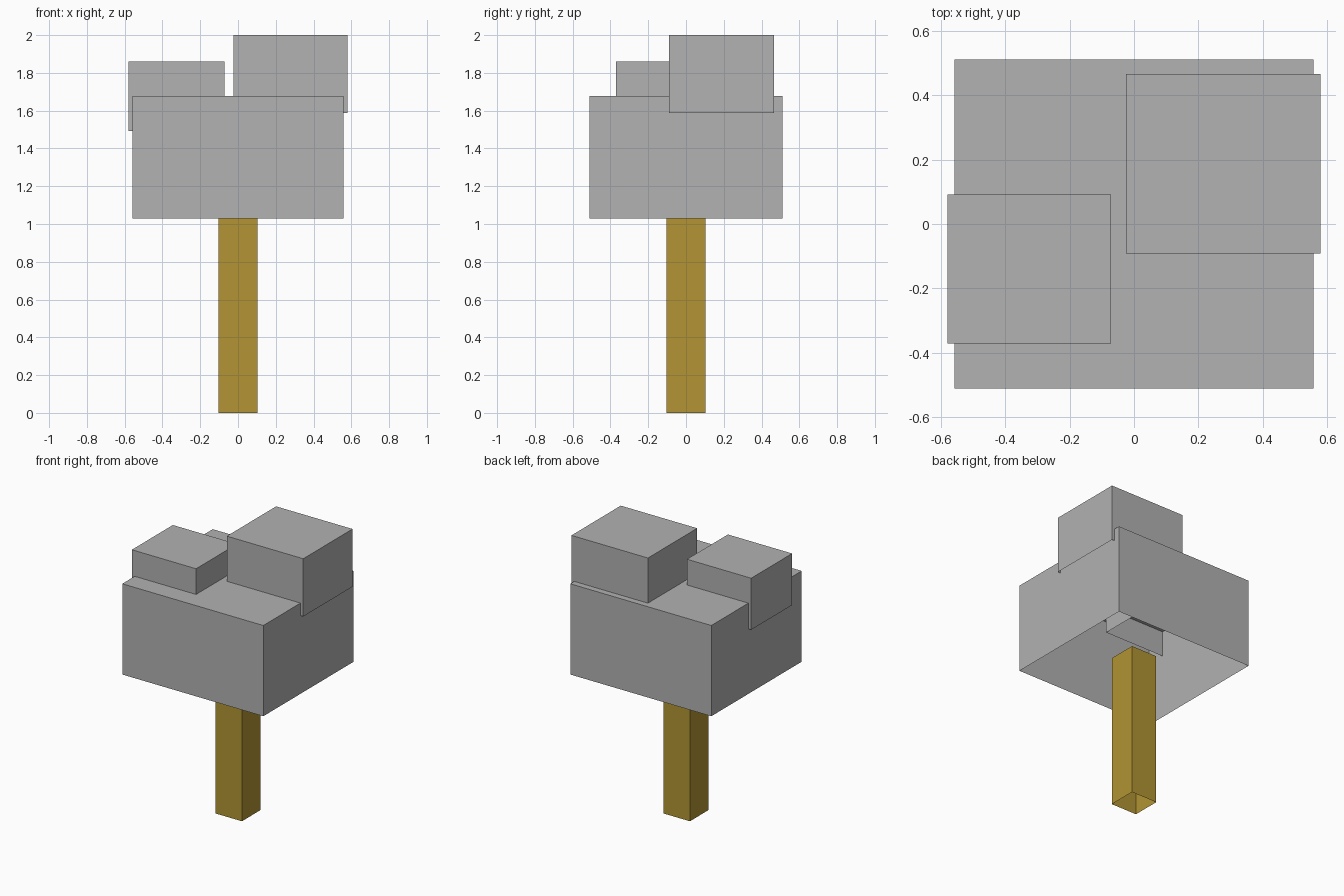
import bpy
import bmesh

if "Cube" in bpy.data.objects:
    bpy.data.objects.remove(bpy.data.objects["Cube"])


def material(name, rgb):
    m = bpy.data.materials.new(name)
    m.diffuse_color = (*rgb, 1.0)
    m.use_nodes = True
    m.node_tree.nodes["Principled BSDF"].inputs["Base Color"].default_value = m.diffuse_color
    return m


def open_box(name, lo, hi, mat, open_top=False):
    """Box between two corners with no bottom face (and optionally no top)."""
    bm = bmesh.new()
    bmesh.ops.create_cube(bm, size=1.0)
    for v in bm.verts:
        v.co = [lo[i] + (v.co[i] + 0.5) * (hi[i] - lo[i]) for i in range(3)]
    bm.normal_update()
    hidden = [f for f in bm.faces
              if f.normal.z < -0.5 or (open_top and f.normal.z > 0.5)]
    bmesh.ops.delete(bm, geom=hidden, context='FACES')
    mesh = bpy.data.meshes.new(name)
    bm.to_mesh(mesh)
    bm.free()
    mesh.materials.append(mat)
    obj = bpy.data.objects.new(name, mesh)
    bpy.context.collection.objects.link(obj)
    return obj


grey = material("foliage_grey", (0.445, 0.445, 0.445))
brown = material("trunk_ochre", (0.445, 0.296, 0.033))

# Trunk: hollow square post reaching a little way into the canopy
open_box("trunk", (-0.104, -0.104, 0.0), (0.104, 0.104, 1.113), brown, open_top=True)

# Canopy: large block with two smaller blocks sunk into its top, all open below
open_box("canopy", (-0.558, -0.511, 1.028), (0.558, 0.511, 1.677), grey)
open_box("canopy_tall_block", (-0.025, -0.091, 1.587), (0.58, 0.466, 2.0), grey)
open_box("canopy_small_block", (-0.58, -0.371, 1.492), (-0.072, 0.092, 1.861), grey)
